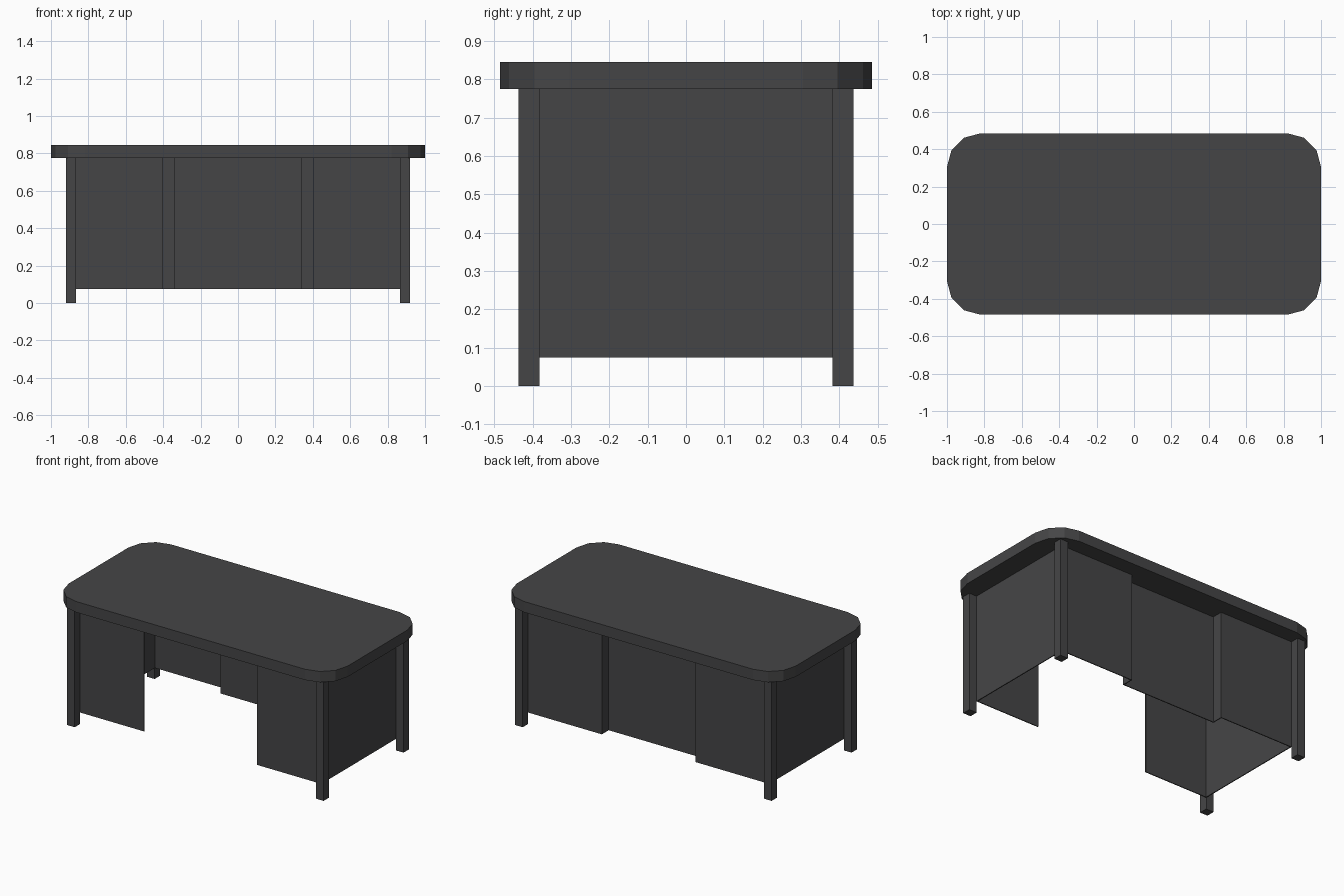
import bpy, bmesh, math

if "Cube" in bpy.data.objects:
    bpy.data.objects.remove(bpy.data.objects["Cube"])

dark = bpy.data.materials.new("dark_finish")
dark.diffuse_color = (0.06, 0.06, 0.062, 1)
dark.use_nodes = True
dark.node_tree.nodes["Principled BSDF"].inputs["Base Color"].default_value = dark.diffuse_color

TOP_Z, PANEL_Z, T = 0.775, 0.075, 0.006   # underside of top, panel bottom, panel thickness
PX, PY = 0.866, 0.383                     # outer faces of the panels (inner leg corners)


def finish(name, bm):
    bmesh.ops.recalc_face_normals(bm, faces=bm.faces)
    me = bpy.data.meshes.new(name)
    bm.to_mesh(me)
    bm.free()
    me.materials.append(dark)
    ob = bpy.data.objects.new(name, me)
    bpy.context.collection.objects.link(ob)
    return ob


def prism(name, pts, z0, z1):
    """Extrude a flat outline from z0 to z1."""
    bm = bmesh.new()
    face = bm.faces.new([bm.verts.new((x, y, z0)) for x, y in pts])
    ext = bmesh.ops.extrude_face_region(bm, geom=[face])["geom"]
    bmesh.ops.translate(bm, vec=(0, 0, z1 - z0),
                        verts=[v for v in ext if isinstance(v, bmesh.types.BMVert)])
    return finish(name, bm)


def box(name, x0, x1, y0, y1, z0, z1):
    return prism(name, [(x0, y0), (x1, y0), (x1, y1), (x0, y1)], z0, z1)


# Desktop: rectangle with three-segment rounded corners
R, outline = 0.18, []
for i, (sx, sy) in enumerate([(1, 1), (-1, 1), (-1, -1), (1, -1)]):
    for k in range(4):
        a = math.radians(90 * i + 30 * k)
        outline.append((sx * (1 - R) + R * math.cos(a), sy * (0.485 - R) + R * math.sin(a)))
prism("desktop", outline, TOP_Z, 0.845)

for sx, side in ((-1, "left"), (1, "right")):
    # Legs
    for sy, end in ((-1, "front"), (1, "back")):
        xs = sorted((sx * 0.865, sx * 0.92))
        ys = sorted((sy * 0.382, sy * 0.437))
        box(f"{end}_{side}_leg", *xs, *ys, 0, TOP_Z)
    # End panel between the legs
    box(f"{side}_end_panel", *sorted((sx * (PX - T), sx * PX)), -PY, PY, PANEL_Z, TOP_Z)
    # Front panel beside the open knee space
    box(f"{side}_front_panel", *sorted((sx * 0.405, sx * (PX - T))), -PY, -PY + T, PANEL_Z, TOP_Z)

# Back panel: one folded sheet with the middle set inward
XS, YS = 0.335, PY - 0.07
outer = [(PX - T, PY), (XS, PY), (XS, YS), (-XS, YS), (-XS, PY), (-PX + T, PY)]
inner = [(-PX + T, PY - T), (-XS - T, PY - T), (-XS - T, YS - T),
         (XS + T, YS - T), (XS + T, PY - T), (PX - T, PY - T)]
prism("back_panel", outer + inner, PANEL_Z, TOP_Z)
